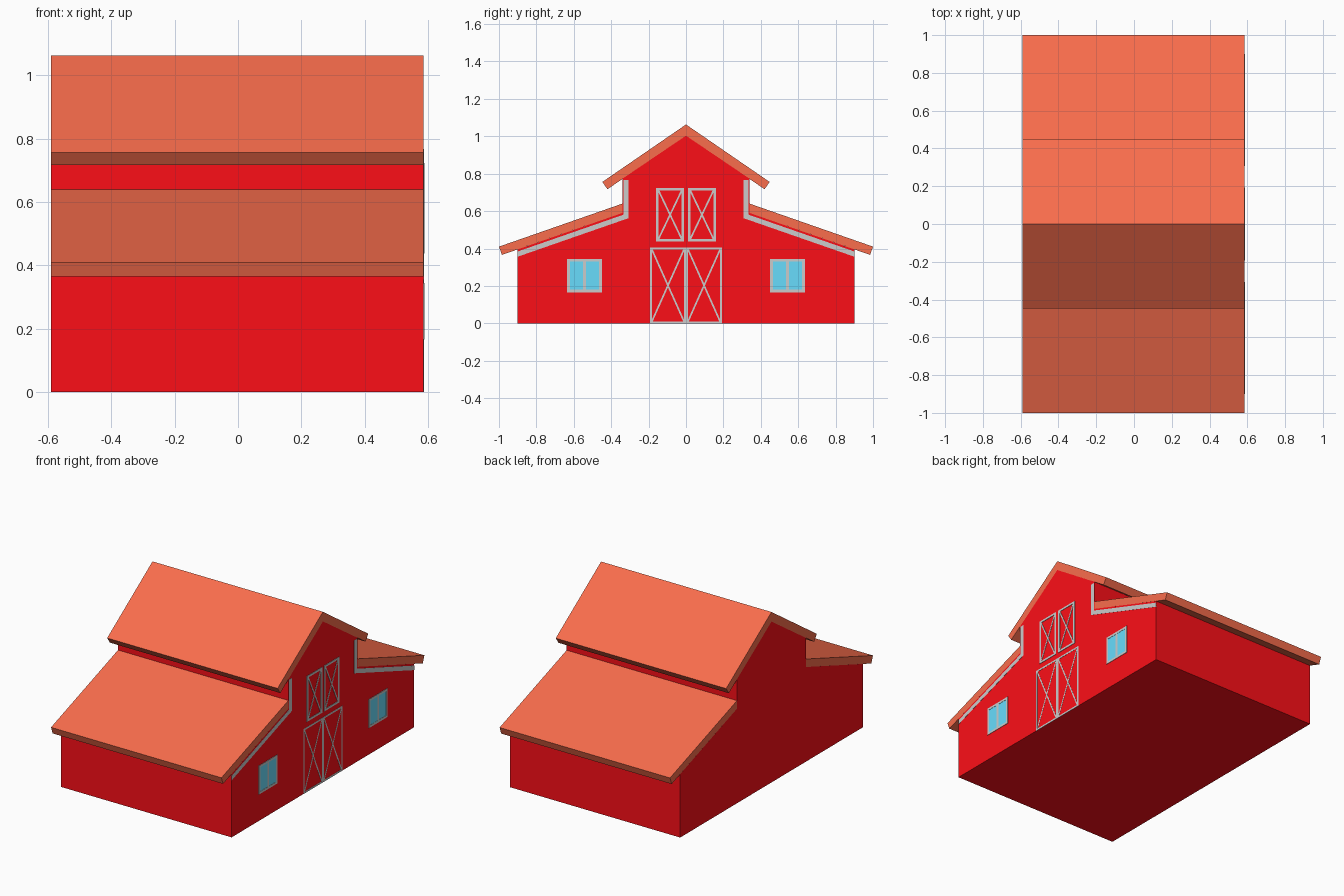
import bpy, bmesh
from mathutils import Vector

if "Cube" in bpy.data.objects:
    bpy.data.objects.remove(bpy.data.objects["Cube"])

BACK, FACE = -0.59, 0.586       # x of the plain end and the decorated end
THIN, THICK = 0.587, 0.5885     # how far flat trim and framed parts stand out


def material(name, rgb):
    m = bpy.data.materials.new(name)
    m.diffuse_color = (*rgb, 1)
    m.use_nodes = True
    m.node_tree.nodes["Principled BSDF"].inputs["Base Color"].default_value = m.diffuse_color
    return m


RED = material("barn_red", (0.98, 0.0045, 0.0085))
ORANGE = material("roof_orange", (0.95, 0.153, 0.073))
GLASS = material("window_blue", (0.14, 0.72, 0.98))
TRIM = material("trim_grey", (0.61, 0.60, 0.60))


def build(name, profiles, x0, x1, mat):
    """Extrude one or more (y, z) outlines along x into a single object."""
    bm = bmesh.new()
    for pts in profiles:
        face = bm.faces.new([bm.verts.new((x0, y, z)) for y, z in pts])
        ext = bmesh.ops.extrude_face_region(bm, geom=[face], use_keep_orig=True)
        moved = [v for v in ext["geom"] if isinstance(v, bmesh.types.BMVert)]
        bmesh.ops.translate(bm, verts=moved, vec=(x1 - x0, 0, 0))
    bmesh.ops.recalc_face_normals(bm, faces=bm.faces)
    mesh = bpy.data.meshes.new(name)
    bm.to_mesh(mesh)
    bm.free()
    mesh.materials.append(mat)
    ob = bpy.data.objects.new(name, mesh)
    bpy.context.collection.objects.link(ob)
    return ob


def flip(pts, s):
    return [(s * y, z) for y, z in pts]


def rect(y0, y1, z0, z1):
    return [(y0, z0), (y1, z0), (y1, z1), (y0, z1)]


def frame(y0, y1, z0, z1, w):
    return [rect(y0, y0 + w, z0, z1), rect(y1 - w, y1, z0, z1),
            rect(y0 + w, y1 - w, z0, z0 + w), rect(y0 + w, y1 - w, z1 - w, z1)]


def bar(a, b, w):
    a, b = Vector(a), Vector(b)
    d = (b - a).normalized()
    n = Vector((-d.y, d.x)) * w / 2
    return [tuple(p) for p in (a - n, b - n, b + n, a + n)]


def door_leaf(name, s, y0, y1, z0, z1, w, x):
    """Framed leaf with a crossed brace, on side s."""
    build(name + "_frame", [flip(p, s) for p in frame(y0, y1, z0, z1, w)], FACE - 0.001, x, TRIM)
    a, b, c, d = y0 + w, y1 - w, z0 + w, z1 - w
    for i, p in enumerate((bar((a, c), (b, d), 0.009), bar((a, d), (b, c), 0.009))):
        build(f"{name}_brace_{i + 1}", [flip(p, s)], FACE - 0.001, x - 0.0002 * (i + 1), TRIM)


# Barn body with raised centre
half = [(0.9, 0), (0.9, 0.395), (0.34, 0.59), (0.34, 0.773)]
build("barn_walls", [half + [(0, 1.003)] + flip(half[::-1], -1)], BACK, FACE, RED)

# Main gable roof
build("upper_roof", [[(0, 1.063), (0.447, 0.756), (0.42, 0.717), (0, 1.003),
                      (-0.42, 0.717), (-0.447, 0.756)]], BACK, FACE, ORANGE)

for s, side in ((-1, "front"), (1, "rear")):
    # Lean-to roof
    build(f"{side}_lower_roof", [flip([(0.34, 0.64), (1.0, 0.41), (0.984, 0.366),
                                       (0.34, 0.59)], s)], BACK, FACE, ORANGE)
    # Trim following the wall edge
    build(f"{side}_wall_trim", [flip([(0.308, 0.767), (0.334, 0.767), (0.334, 0.581),
                                      (0.9, 0.384), (0.9, 0.356), (0.308, 0.562)], s)],
          FACE - 0.001, THIN, TRIM)
    # Barn door and loft door leaves
    door_leaf(f"{side}_barn_door", s, 0, 0.193, 0, 0.405, 0.011, THIN)
    door_leaf(f"{side}_loft_door", s, 0.01, 0.16, 0.438, 0.723, 0.013, THICK)
    # Window frame, centre bar and glass
    bars = frame(0.45, 0.635, 0.166, 0.345, 0.014) + [rect(0.535, 0.55, 0.18, 0.331)]
    build(f"{side}_window_frame", [flip(p, s) for p in bars], FACE - 0.001, THICK, TRIM)
    panes = [rect(0.464, 0.535, 0.18, 0.331), rect(0.55, 0.621, 0.18, 0.331)]
    build(f"{side}_window_glass", [flip(p, s) for p in panes], FACE - 0.001, THIN, GLASS)
